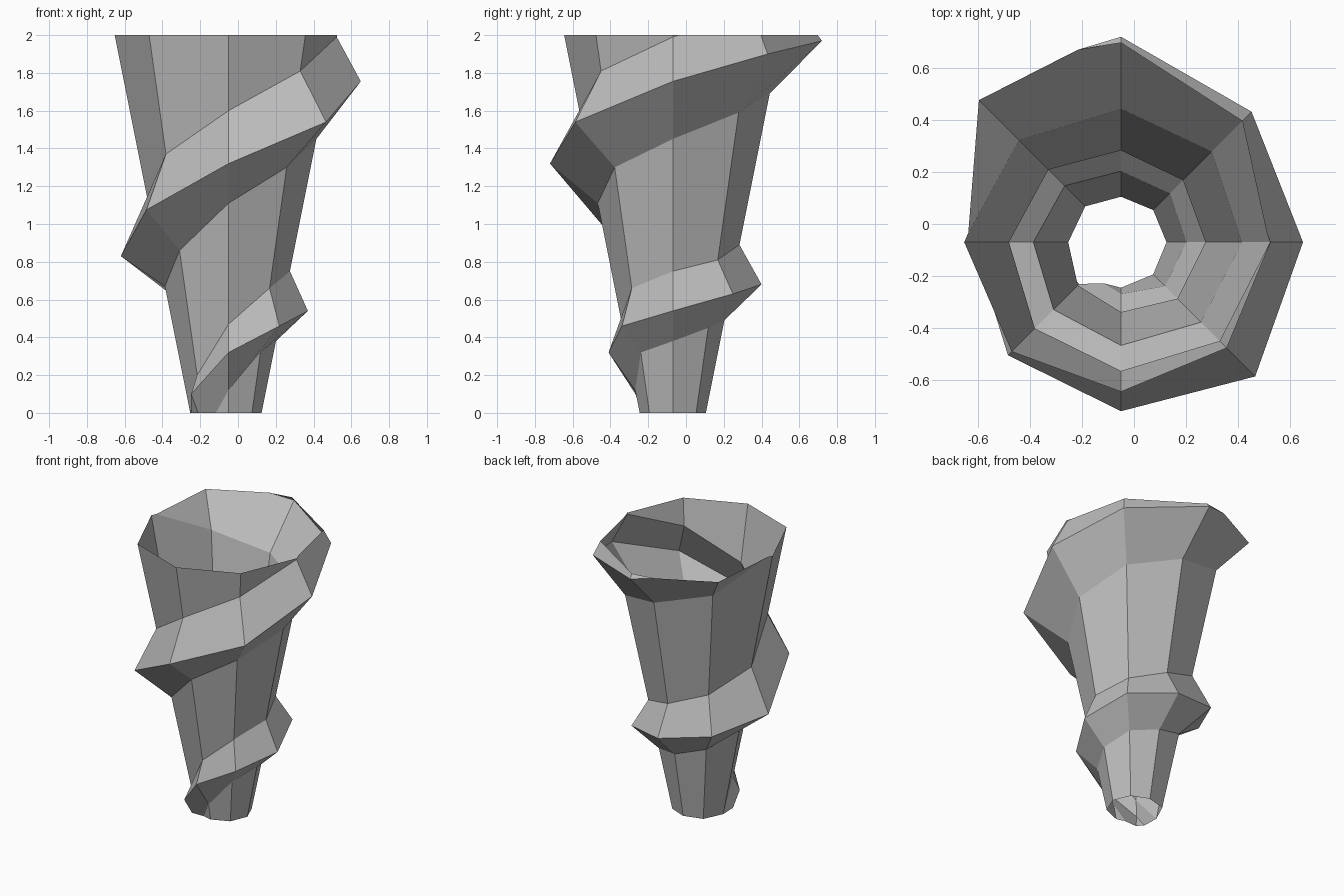
import bpy, bmesh, math

cube = bpy.data.objects.get("Cube")
if cube:
    bpy.data.objects.remove(cube, do_unlink=True)

AXIS_X, AXIS_Y = -0.05, -0.07
SIDES, FIRST, HEIGHT = 8, -1, 2.0

# Spiral ridge, one entry per eighth turn starting on the right (-x) side:
# crest radius, crest height, lower edge height, upper edge height
RIDGE = [
    (.20, -.15, -.30, .00),
    (.28, .10, -.10, .20), (.34, .32, .12, .47),
    (.38, .46, .32, .66), (.42, .54, .38, .75),
    (.45, .63, .45, .81), (.47, .68, .49, .89),
    (.52, .75, .56, 1.00), (.57, .83, .67, 1.14),
    (.615, 1.075, .86, 1.37), (.65, 1.32, 1.11, 1.60),
    (.73, 1.54, 1.30, 1.81), (.70, 1.755, 1.45, 1.99),
    (.71, 1.90, 1.59, 2.12), (.79, 1.97, 1.69, 2.20),
    (.86, 2.08, 1.80, 2.35), (.88, 2.30, 2.02, 2.50),
    (.88, 2.50, 2.20, 2.60),
]
LAST = FIRST + len(RIDGE) - 1

bm = bmesh.new()


def angle(i):
    return math.radians(225 + 45 * i)


def point(i, r, z):
    a = angle(i)
    return bm.verts.new((AXIS_X + r * math.cos(a), AXIS_Y + r * math.sin(a), z))


def wall_point(i, z):
    # flaring wall, a little fuller on the -x side
    r = 0.175 + 0.2 * z + 0.028 * max(0, -math.cos(angle(i)))
    return point(i, r, z)


lower, crest, upper = {}, {}, {}
for n, (r, zc, zl, zu) in enumerate(RIDGE):
    i = FIRST + n
    lower[i] = wall_point(i, zl)
    crest[i] = point(i, r, zc)
    upper[i] = wall_point(i, zu)
floor = {i: wall_point(i, -0.2) for i in range(0, SIDES)}
ceiling = {i: wall_point(i, 2.3) for i in range(SIDES, LAST + 1)}


def strip(low, high, i, shift=0):
    j = i + shift
    bm.faces.new((low[i], low[i + 1], high[j + 1], high[j]))


# Ridge flanks along the spiral
for i in range(FIRST, LAST):
    strip(lower, crest, i)
    strip(crest, upper, i)
# Wall between neighbouring turns
for i in range(FIRST, LAST - SIDES):
    strip(upper, lower, i, SIDES)
# Wall below the first turn and above the last
for i in range(0, SIDES - 1):
    strip(floor, lower, i)
for i in range(LAST - SIDES, 13):
    strip(upper, ceiling, i)

# Trim both open ends flat
for z, n in ((0, -1), (HEIGHT, 1)):
    bmesh.ops.bisect_plane(bm, geom=bm.verts[:] + bm.edges[:] + bm.faces[:],
                           dist=1e-5, plane_co=(0, 0, z), plane_no=(0, 0, n),
                           clear_outer=True)
loose = [v for v in bm.verts if not v.link_faces]
bmesh.ops.delete(bm, geom=loose, context='VERTS')

mesh = bpy.data.meshes.new("spiral_horn")
bm.to_mesh(mesh)
bm.free()
horn = bpy.data.objects.new("spiral_horn", mesh)
bpy.context.collection.objects.link(horn)

# Plain grey material
grey = bpy.data.materials.new("plain_grey")
grey.use_nodes = True
colour = (0.5, 0.5, 0.5, 1)
grey.diffuse_color = colour
grey.node_tree.nodes["Principled BSDF"].inputs["Base Color"].default_value = colour
mesh.materials.append(grey)
